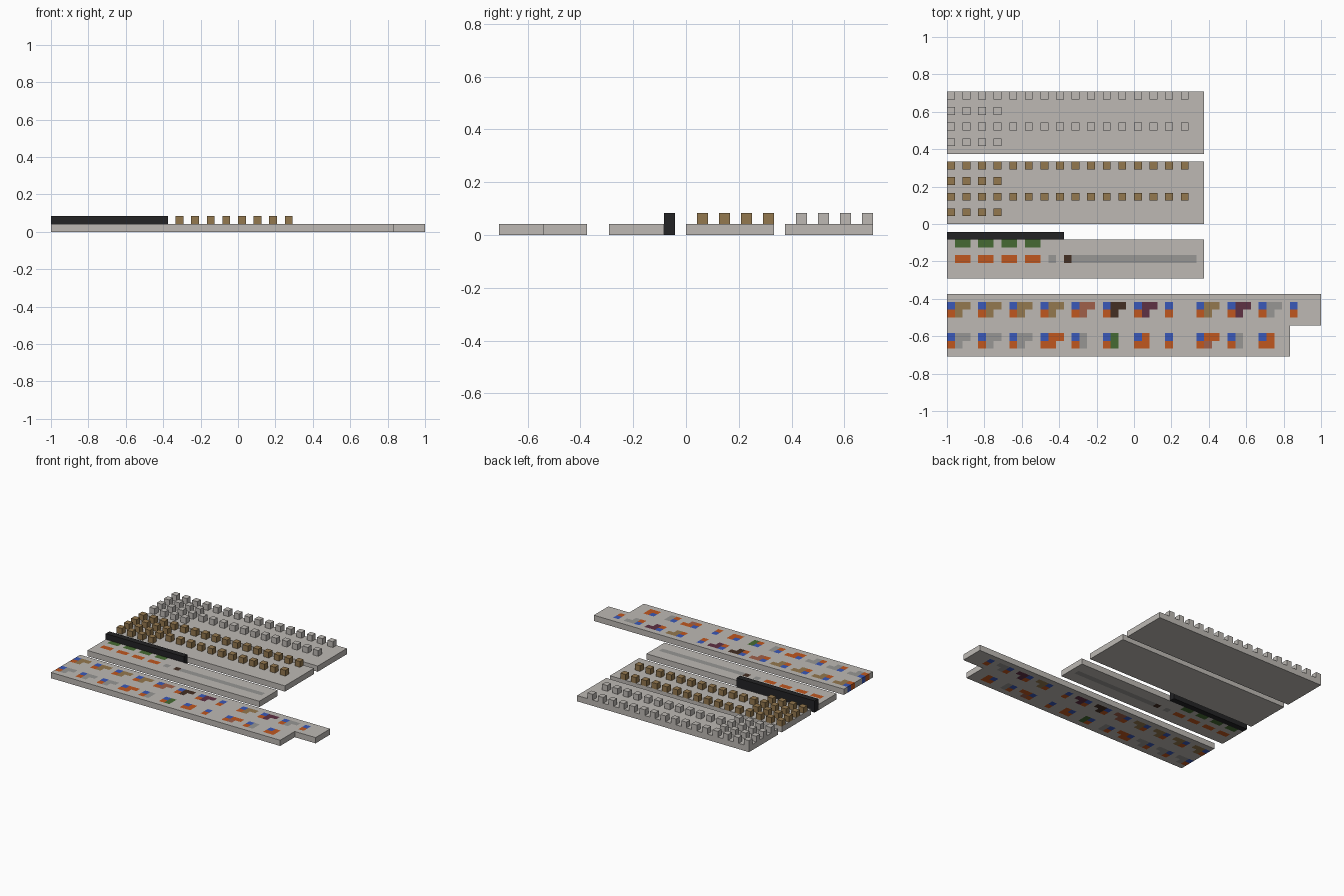
import bpy, bmesh
from mathutils import Matrix, Vector

if "Cube" in bpy.data.objects:
    bpy.data.objects.remove(bpy.data.objects["Cube"], do_unlink=True)

U = 2 / 48                    # one cell
ORIGIN = Vector((-1, -17 * U, 0))


def srgb(hex_code):
    vals = [int(hex_code[i:i + 2], 16) / 255 for i in (0, 2, 4)]
    return [v / 12.92 if v <= 0.04045 else ((v + 0.055) / 1.055) ** 2.4 for v in vals] + [1]


def material(name, hex_code):
    m = bpy.data.materials.new(name)
    m.use_nodes = True
    m.diffuse_color = srgb(hex_code)
    m.node_tree.nodes["Principled BSDF"].inputs["Base Color"].default_value = srgb(hex_code)
    return m


# One letter per colour, used in the inlay patterns
MATS = {
    ".": material("pale stone", "BDB9B4"),
    "B": material("blue", "3A58B8"),
    "O": material("orange", "C0571F"),
    "T": material("tan", "94784E"),
    "S": material("clay red", "A0604A"),
    "D": material("dark brown", "432E22"),
    "P": material("plum", "5F3144"),
    "G": material("grey", "979694"),
    "N": material("green", "456A32"),
    "K": material("black", "232325"),
}
KEYS = list(MATS)


def finish(name, bm, mats):
    mesh = bpy.data.meshes.new(name)
    bmesh.ops.recalc_face_normals(bm, faces=bm.faces)
    bm.to_mesh(mesh)
    bm.free()
    for m in mats:
        mesh.materials.append(m)
    obj = bpy.data.objects.new(name, mesh)
    bpy.context.collection.objects.link(obj)
    return obj


def slab(name, y0, width, depth, pattern=None, notch=None):
    """One-cell-thick slab; pattern maps a row to its string of coloured cells."""
    pattern = pattern or {}
    bm = bmesh.new()
    place = Matrix.Translation((width / 2, depth / 2, 0)) @ Matrix.Diagonal((width / 2, depth / 2, 1, 1))
    bmesh.ops.create_grid(bm, x_segments=width, y_segments=depth, size=1, matrix=place)
    if notch:
        gone = [f for f in bm.faces
                if f.calc_center_median().x > notch[0] and f.calc_center_median().y < notch[1]]
        bmesh.ops.delete(bm, geom=gone, context="FACES")
    ext = bmesh.ops.extrude_face_region(bm, geom=bm.faces[:], use_keep_orig=True)
    bmesh.ops.translate(bm, vec=(0, 0, 1),
                        verts=[v for v in ext["geom"] if isinstance(v, bmesh.types.BMVert)])
    bmesh.ops.recalc_face_normals(bm, faces=bm.faces)
    # Inlays run right through the slab
    for f in bm.faces:
        c = f.calc_center_median() - f.normal * 0.1
        row = pattern.get(int(c.y), "")
        f.material_index = KEYS.index(row[int(c.x)]) if int(c.x) < len(row) else 0
    bm.transform(Matrix.Translation(ORIGIN + Vector((0, y0 * U, 0))) @ Matrix.Scale(U, 4))
    return finish(name, bm, MATS.values())


def add_box(bm, x, y, z, sx=1, sy=1, sz=1):
    centre = ORIGIN + Vector((x + sx / 2, y + sy / 2, z + sz / 2)) * U
    bmesh.ops.create_cube(bm, size=U, matrix=Matrix.Translation(centre) @ Matrix.Diagonal((sx, sy, sz, 1)))


def blocks(name, y0, key):
    """Two long rows and two short rows of single raised cubes."""
    bm = bmesh.new()
    for row, count in ((7, 16), (5, 4), (3, 16), (1, 4)):
        for i in range(count):
            add_box(bm, 2 * i, y0 + row, 1)
    finish(name, bm, [MATS[key]])


# Front slab with small coloured inlays and a notched corner
slab("front_slab", 0, 48, 8, {
    6: "BTT.BTT.BTT.BTT.BSS.BDD.BPP.B...BTT.BPP.BGG.B",
    5: "OT..OT..OT..OT..OS..OD..OP..O...OT..OP..OG..O",
    2: "BGG.BGG.BGG.BOO.BG..BN..BO..B...BOO.BG..BO",
    1: "OG..OG..OG..OO..OG..ON..OO..O...OS..OG..OO",
}, notch=(44, 4))

# Narrow slab with green, orange and grey strips
slab("narrow_slab", 10, 33, 5, {
    4: ".NN.NN.NN.NN",
    2: ".OO.OO.OO.OO.G.D" + "G" * 16,
})

# Black wall behind the narrow slab
wall = bmesh.new()
add_box(wall, 0, 15, 0, 15, 1, 2)
finish("black_wall", wall, [MATS["K"]])

# Two rear slabs with raised cubes
slab("middle_slab", 17, 33, 8)
blocks("tan_blocks", 17, "T")
slab("back_slab", 26, 33, 8)
blocks("stone_blocks", 26, ".")
